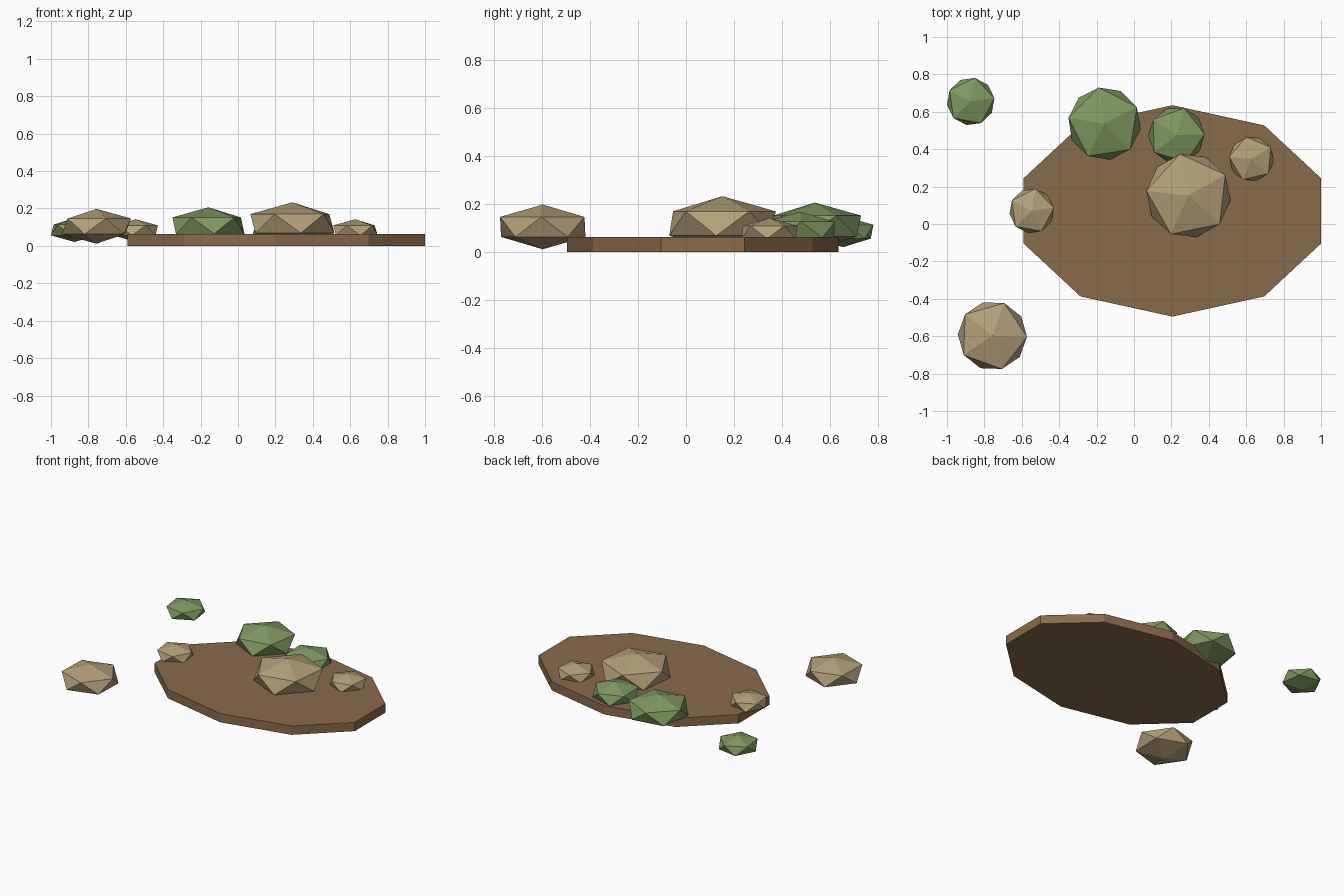
import bpy
from math import radians, pi

if "Cube" in bpy.data.objects:
    bpy.data.objects.remove(bpy.data.objects["Cube"])


def material(name, rgb):
    m = bpy.data.materials.new(name)
    m.diffuse_color = (*rgb, 1)
    m.use_nodes = True
    m.node_tree.nodes["Principled BSDF"].inputs["Base Color"].default_value = m.diffuse_color
    return m


dirt = material("dirt", (0.25, 0.145, 0.07))
sand = material("sand", (0.45, 0.35, 0.19))
moss = material("moss", (0.215, 0.32, 0.12))

# Ten-sided oval ground slab
THICK = 0.063
bpy.ops.mesh.primitive_cylinder_add(vertices=10, radius=1, depth=1,
                                    location=(0.205, 0.07, THICK / 2))
slab = bpy.context.object
slab.name = "ground_slab"
slab.scale = (0.836, 0.565, THICK)
slab.data.materials.append(dirt)


# Squashed 20-sided lump, sunk a little into the slab
def lump(name, x, y, radius, turn, mat):
    half = 0.45 * radius
    bpy.ops.mesh.primitive_ico_sphere_add(
        subdivisions=1, radius=1, location=(x, y, 0.041 + 0.685 * half),
        rotation=(0, 0, radians(turn)))
    ob = bpy.context.object
    ob.name = name
    ob.scale = (radius, radius, half)
    ob.data.materials.append(mat)


# Rocks
lump("large_rock", 0.291, 0.152, 0.253, 29.5, sand)
lump("front_rock", -0.757, -0.597, 0.207, -2, sand)
lump("right_rock", 0.628, 0.348, 0.134, 31, sand)
lump("left_rock", -0.547, 0.07, 0.134, 8, sand)

# Bushes
lump("large_bush", -0.158, 0.537, 0.218, 27, moss)
lump("middle_bush", 0.227, 0.475, 0.168, 2, moss)
lump("back_bush", -0.873, 0.655, 0.143, 8, moss)
